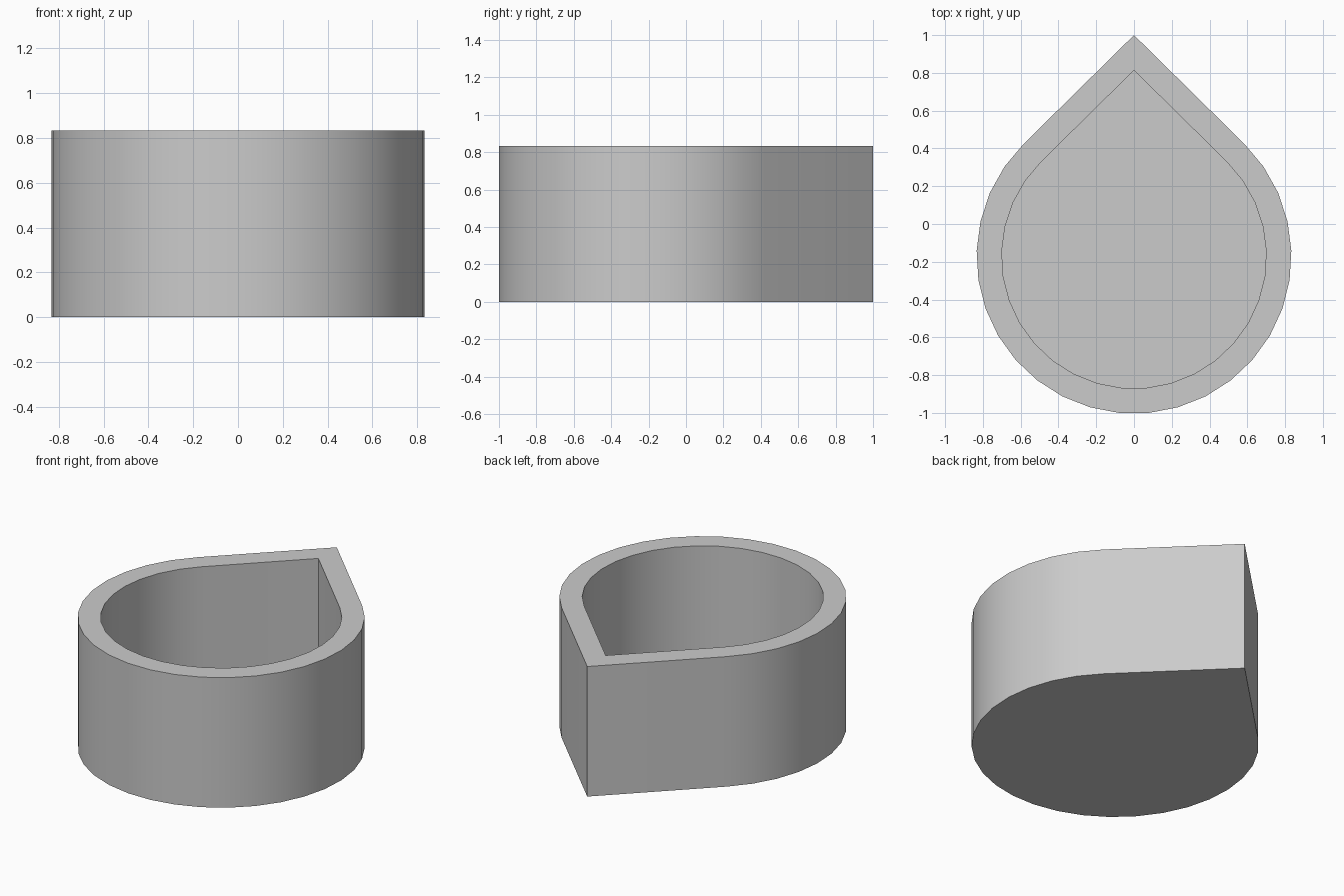
import bpy, bmesh
from math import radians, sin, cos, asin, pi

cube = bpy.data.objects.get("Cube")
if cube:
    bpy.data.objects.remove(cube, do_unlink=True)

RADIUS, HEIGHT, WALL, SEGMENTS = 0.8335, 0.833, 0.133, 25
CENTRE_Y = -1 + RADIUS * cos(radians(5.4))
TIP = 1 - CENTRE_Y                      # tip distance from the round centre

grey = bpy.data.materials.new("plain grey")
grey.use_nodes = True
grey.diffuse_color = (0.6, 0.6, 0.6, 1)
bsdf = next(n for n in grey.node_tree.nodes if n.type == 'BSDF_PRINCIPLED')
bsdf.inputs["Base Color"].default_value = (0.6, 0.6, 0.6, 1)


def teardrop(bm, radius, z):
    """Ring of vertices: an arc closed by two tangent lines meeting in a tip."""
    k = radius / RADIUS
    end = asin(RADIUS / TIP)
    start, sweep = pi - end, pi + 2 * end
    ring = [bm.verts.new((0, CENTRE_Y + TIP * k, z))]
    for i in range(SEGMENTS + 1):
        a = start + sweep * i / SEGMENTS
        ring.append(bm.verts.new((radius * cos(a), CENTRE_Y + radius * sin(a), z)))
    return ring


# Hollow pot: outer wall, rim, inner wall, closed by base and floor
bm = bmesh.new()
inner = RADIUS - WALL
rings = [teardrop(bm, r, z) for r, z in
         ((RADIUS, 0), (RADIUS, HEIGHT), (inner, HEIGHT), (inner, WALL))]
for low, high in zip(rings, rings[1:]):
    for i in range(len(low)):
        j = (i + 1) % len(low)
        bm.faces.new((low[i], low[j], high[j], high[i]))
bm.faces.new(rings[0])
bm.faces.new(rings[-1])
bmesh.ops.recalc_face_normals(bm, faces=bm.faces)

mesh = bpy.data.meshes.new("teardrop_pot")
bm.to_mesh(mesh)
bm.free()
mesh.materials.append(grey)
pot = bpy.data.objects.new("teardrop_pot", mesh)
bpy.context.collection.objects.link(pot)

# Smooth round walls with crisp rims and tip
bpy.ops.object.select_all(action='DESELECT')
pot.select_set(True)
bpy.context.view_layer.objects.active = pot
bpy.ops.object.shade_smooth_by_angle(angle=radians(30))
